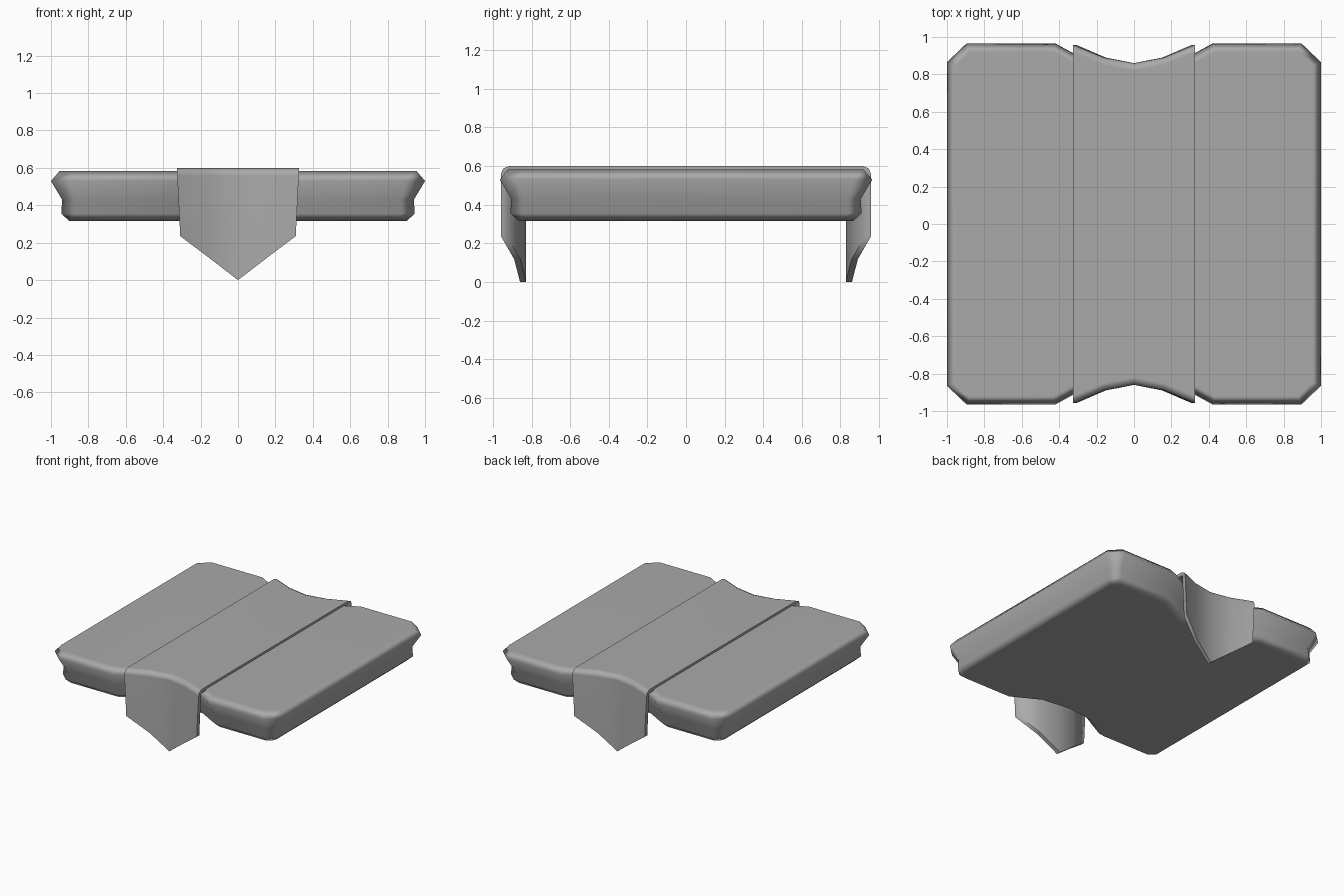
import bpy
import bmesh
import math
from mathutils import Vector

if "Cube" in bpy.data.objects:
    bpy.data.objects.remove(bpy.data.objects["Cube"], do_unlink=True)

grey = bpy.data.materials.new("stone grey")
grey.use_nodes = True
grey.diffuse_color = (0.4, 0.4, 0.4, 1)
grey.node_tree.nodes["Principled BSDF"].inputs["Base Color"].default_value = (0.4, 0.4, 0.4, 1)


def inset(outline, d):
    """Move a counter-clockwise outline inwards by d with mitred corners."""
    result = []
    for i, p in enumerate(outline):
        a = (p - outline[i - 1]).normalized()
        b = (outline[(i + 1) % len(outline)] - p).normalized()
        na, nb = Vector((-a.y, a.x)), Vector((-b.y, b.x))
        result.append(p + (na + nb) * d / (1 + na.dot(nb)))
    return result


def loft(name, rings):
    """Skin closed rings of points and cap both ends."""
    bm = bmesh.new()
    loops = [[bm.verts.new(p) for p in ring] for ring in rings]
    for lower, upper in zip(loops, loops[1:]):
        n = len(lower)
        for i in range(n):
            j = (i + 1) % n
            bm.faces.new((lower[i], lower[j], upper[j], upper[i]))
    bm.faces.new(loops[0])
    bm.faces.new(loops[-1])
    bmesh.ops.recalc_face_normals(bm, faces=bm.faces)
    mesh = bpy.data.meshes.new(name)
    bm.to_mesh(mesh)
    bm.free()
    mesh.materials.append(grey)
    obj = bpy.data.objects.new(name, mesh)
    bpy.context.collection.objects.link(obj)
    bpy.ops.object.select_all(action='DESELECT')
    obj.select_set(True)
    bpy.context.view_layer.objects.active = obj
    bpy.ops.object.shade_smooth_by_angle(angle=math.radians(75))
    mod = obj.modifiers.new("flat broad faces", 'WEIGHTED_NORMAL')
    mod.keep_sharp = True
    return obj


# Slab: chamfered outline with a notch front and back, moulded rim
quarter = [Vector(p) for p in ((1, 0.865), (0.895, 0.965), (0.42, 0.965), (0.2, 0.845))]
half = quarter + [Vector((0, 0.82))] + [Vector((-p.x, p.y)) for p in reversed(quarter)]
outline = half + [-p for p in half]
rim = [(0.10, 0.315), (0.055, 0.355), (0.06, 0.43), (0.0, 0.53), (0.045, 0.583)]
loft("slab", [[(p.x, p.y, z) for p in inset(outline, d)] for d, z in rim])


# Runner: thin cloth over the slab with pointed, curved hanging ends
def runner_ring(x, y, hem):
    thick = 0.032
    outer = [(x * 0.95, y, hem), (x, y, 0.56), (x, y - 0.01, 0.587), (x, y - 0.04, 0.6)]
    inner = [(x, y - thick, 0.57), (x * 0.95, y - thick, hem)]
    flip = lambda pts: [(px, -py, pz) for px, py, pz in pts]
    return flip(outer) + outer[::-1] + inner[::-1] + flip(inner)


columns = [(0.325, 0.958, 0.235), (0.16, 0.89, 0.117), (0, 0.86, 0)]
columns += [(-x, y, hem) for x, y, hem in reversed(columns[:2])]
loft("runner", [runner_ring(*c) for c in columns])
